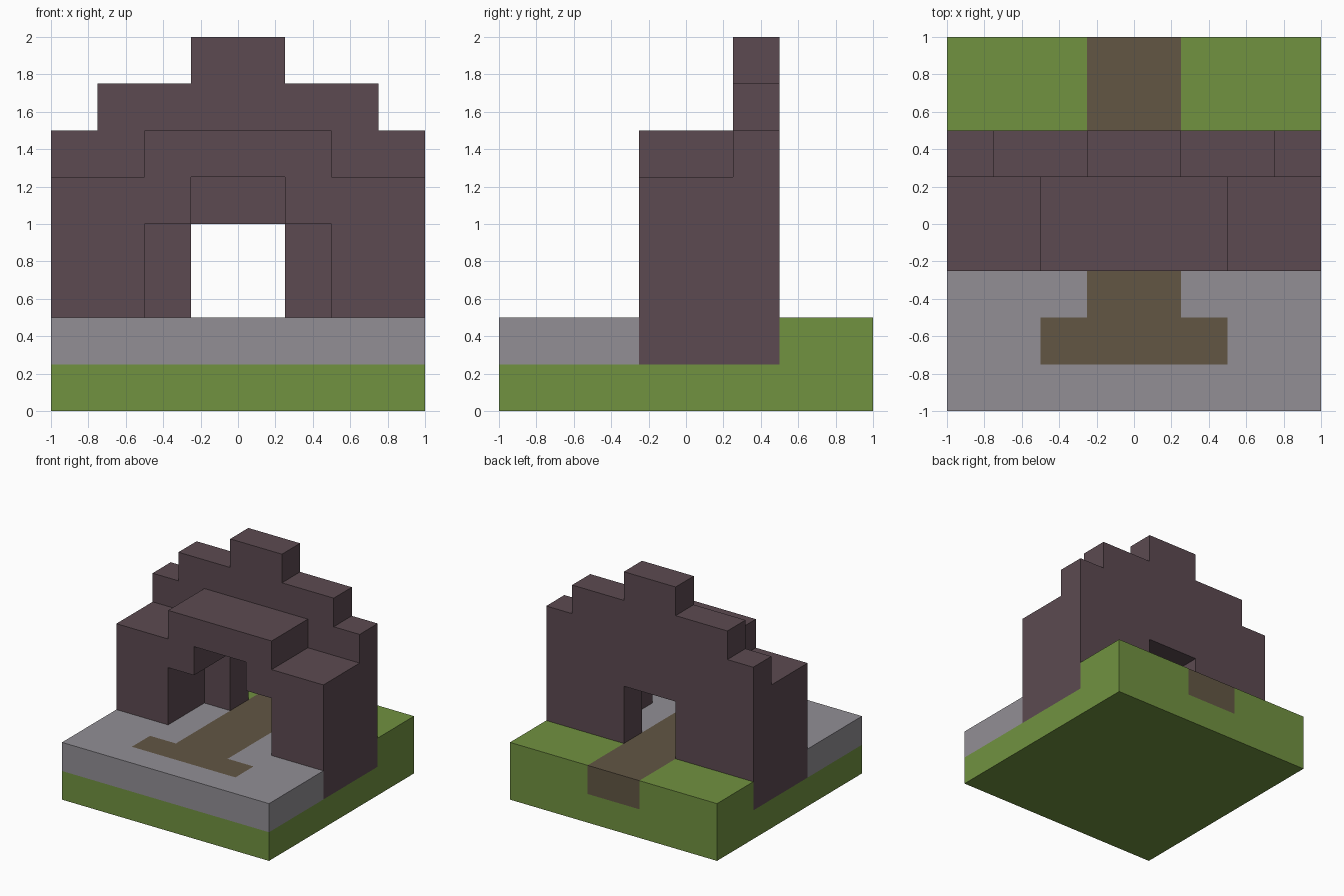
import bpy, bmesh
from mathutils import Vector

if "Cube" in bpy.data.objects:
    bpy.data.objects.remove(bpy.data.objects["Cube"])

U = 0.25  # block size; the model is an 8 x 8 x 8 block grid


def material(name, rgb):
    m = bpy.data.materials.new(name)
    lin = [((c / 255 + 0.055) / 1.055) ** 2.4 for c in rgb]
    m.diffuse_color = (*lin, 1)
    m.use_nodes = True
    m.node_tree.nodes["Principled BSDF"].inputs["Base Color"].default_value = m.diffuse_color
    return m


MATS = {
    "grass": material("grass green", (113, 146, 64)),
    "stone": material("paving grey", (146, 143, 149)),
    "path": material("path brown", (98, 86, 68)),
    "wall": material("dark brick", (92, 74, 81)),
}


def box(x0, x1, y0, y1, z0, z1):
    """Grid cells inside a box given in model units."""
    r = lambda a, b, o: range(round((a + o) / U), round((b + o) / U))
    return {(x, y, z) for x in r(x0, x1, 1) for y in r(y0, y1, 1) for z in r(z0, z1, 0)}


# Ground layers
ground = {c: "grass" for c in box(-1, 1, -1, 1, 0, 0.5)}
ground.update({c: "stone" for c in box(-1, 1, -1, 0.25, 0.25, 0.5)})
for s in (-1, 1):  # wall footings down into the ground
    xs = sorted((s * 0.5, s * 1))
    ground.update({c: "wall" for c in box(*xs, -0.25, 0.5, 0.25, 0.5)})
ground.update({c: "path" for c in box(-0.25, 0.25, -0.5, 1, 0.25, 0.5)
               | box(-0.5, 0.5, -0.75, -0.5, 0.25, 0.5)})

# Stepped back wall with a doorway
back = box(-1, 1, 0.25, 0.5, 0.5, 1.5) | box(-0.75, 0.75, 0.25, 0.5, 1.5, 1.75)
back |= box(-0.25, 0.25, 0.25, 0.5, 1.75, 2)
back -= box(-0.25, 0.25, 0.25, 0.5, 0.5, 1)

# Front porch with a stepped arch
porch = box(-1, 1, -0.25, 0.25, 0.5, 1.25) | box(-0.5, 0.5, -0.25, 0.25, 1.25, 1.5)
porch -= box(-0.5, 0.5, -0.25, 0.25, 0.5, 1) | box(-0.25, 0.25, -0.25, 0.25, 1, 1.25)

gatehouse = {c: "wall" for c in back | porch}
solid = set(ground) | set(gatehouse)


def skin(name, cells):
    """Make the outer faces of a set of blocks, merged into large flat faces."""
    bm = bmesh.new()
    names = sorted(set(cells.values()))
    for c, mat in sorted(cells.items()):
        for axis in range(3):
            for sign in (-1, 1):
                n = list(c)
                n[axis] += sign
                if tuple(n) in solid:
                    continue
                d, e = Vector((0, 0, 0)), Vector((0, 0, 0))
                d[(axis + 1) % 3] = e[(axis + 2) % 3] = 1
                p = Vector(c)
                p[axis] += sign > 0
                quad = [p, p + d, p + d + e, p + e]
                if sign < 0:
                    quad.reverse()
                f = bm.faces.new([bm.verts.new(q * U - Vector((1, 1, 0))) for q in quad])
                f.material_index = names.index(mat)
    bmesh.ops.remove_doubles(bm, verts=bm.verts, dist=0.001)
    bmesh.ops.dissolve_limit(bm, angle_limit=0.01, verts=bm.verts, edges=bm.edges,
                             delimit={'MATERIAL'})
    me = bpy.data.meshes.new(name)
    bm.to_mesh(me)
    bm.free()
    for n in names:
        me.materials.append(MATS[n])
    ob = bpy.data.objects.new(name, me)
    bpy.context.collection.objects.link(ob)
    return ob


skin("ground", ground)
skin("gatehouse", gatehouse)
